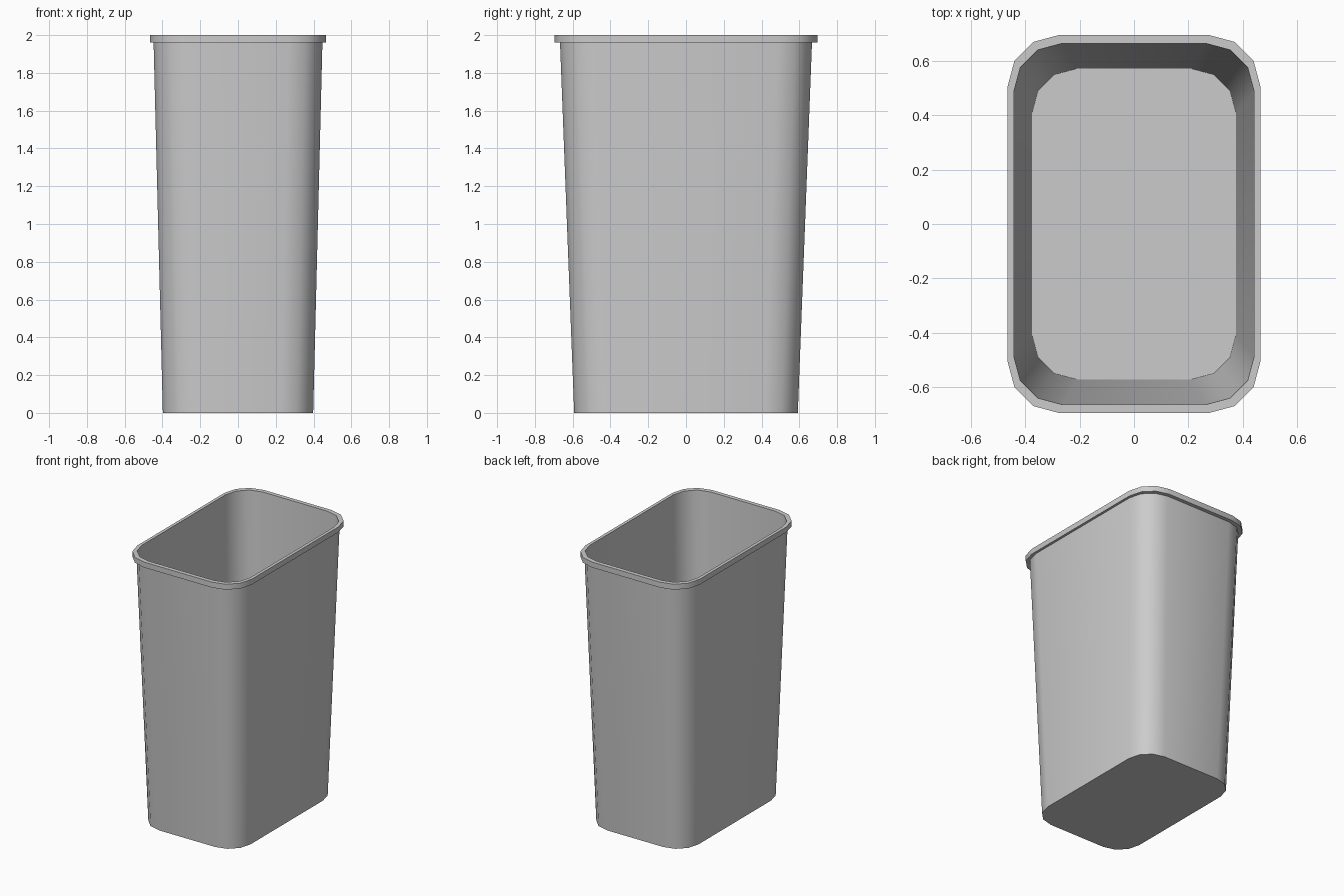
import bpy, bmesh, math

if "Cube" in bpy.data.objects:
    bpy.data.objects.remove(bpy.data.objects["Cube"])


def ring(bm, hx, hy, r, z, seg=3):
    """Rounded-rectangle loop of vertices at height z."""
    verts = []
    for i, (sx, sy) in enumerate([(1, 1), (-1, 1), (-1, -1), (1, -1)]):
        for k in range(seg + 1):
            a = math.radians(90 * i + 90 * k / seg)
            verts.append(bm.verts.new((sx * (hx - r) + r * math.cos(a),
                                       sy * (hy - r) + r * math.sin(a), z)))
    return verts


# Half width, half depth, corner radius, height: up the outside, over the rim, down the inside
profile = [
    (0.398, 0.592, 0.170, 0.0),    # base
    (0.447, 0.667, 0.180, 1.96),   # top of outer wall
    (0.465, 0.695, 0.190, 1.96),   # underside of rim
    (0.465, 0.695, 0.190, 2.0),    # rim outer edge
    (0.442, 0.664, 0.178, 2.0),    # rim inner edge
    (0.375, 0.571, 0.163, 0.025),  # inner floor
]

bm = bmesh.new()
rings = [ring(bm, *p) for p in profile]
for a, b in zip(rings, rings[1:]):
    n = len(a)
    for i in range(n):
        j = (i + 1) % n
        bm.faces.new((a[i], a[j], b[j], b[i]))
# Underside and inner floor
bm.faces.new(rings[0][::-1])
bm.faces.new(rings[-1])
bmesh.ops.recalc_face_normals(bm, faces=bm.faces)

mesh = bpy.data.meshes.new("waste_bin")
bm.to_mesh(mesh)
bm.free()
obj = bpy.data.objects.new("waste_bin", mesh)
bpy.context.collection.objects.link(obj)

# Smooth corners, crisp rim and base
bpy.context.view_layer.objects.active = obj
obj.select_set(True)
bpy.ops.object.shade_smooth_by_angle(angle=math.radians(40))
